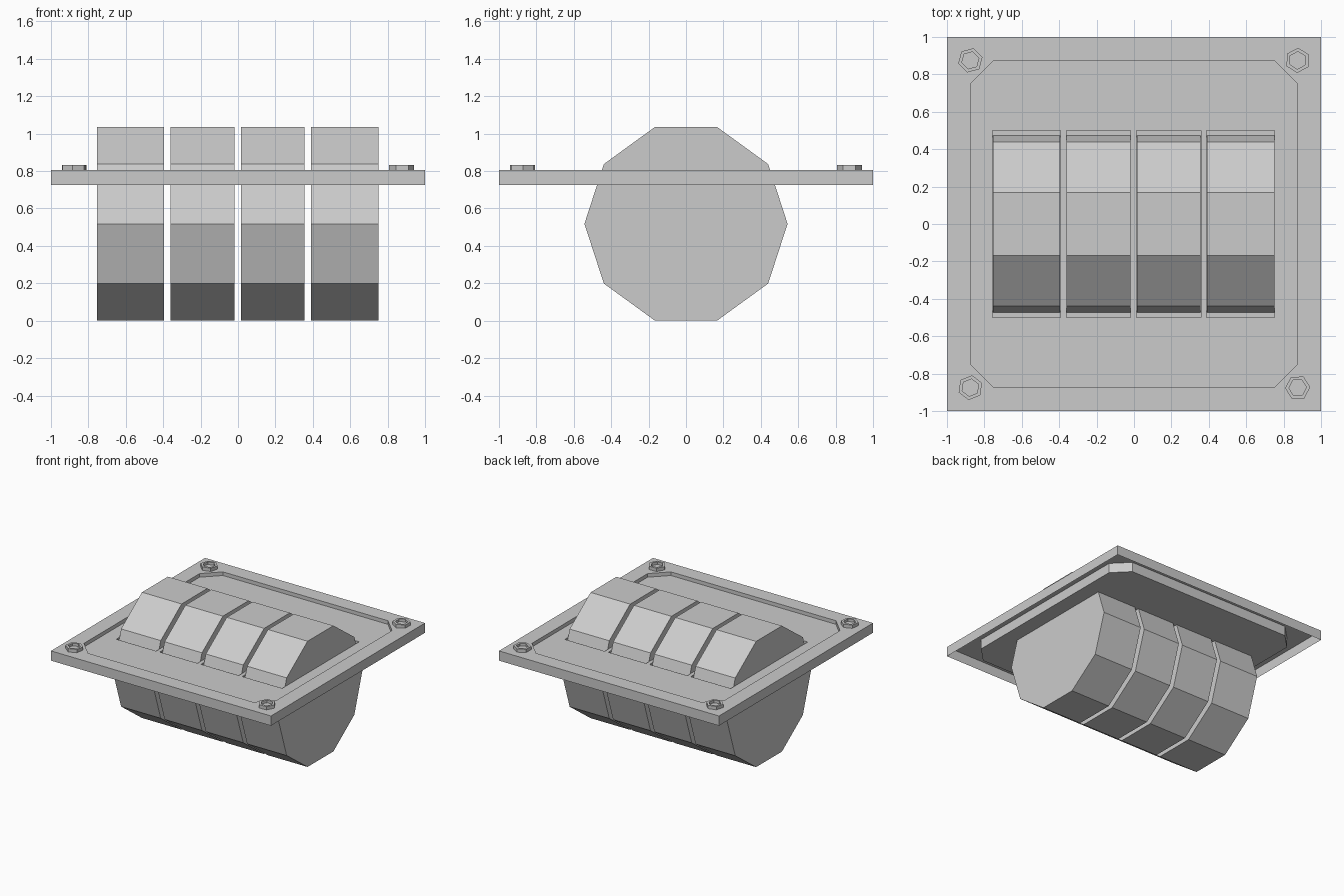
import bpy, bmesh, math
from mathutils import Vector

if "Cube" in bpy.data.objects:
    bpy.data.objects.remove(bpy.data.objects["Cube"])


def make_object(name, bm):
    bmesh.ops.remove_doubles(bm, verts=bm.verts, dist=1e-5)
    mesh = bpy.data.meshes.new(name)
    bm.to_mesh(mesh)
    bm.free()
    obj = bpy.data.objects.new(name, mesh)
    bpy.context.collection.objects.link(obj)
    return obj


def loft(name, rings, cap_start=False, cap_end=False):
    """Bridge rings that have equal point counts."""
    bm = bmesh.new()
    loops = [[bm.verts.new(p) for p in ring] for ring in rings]
    n = len(loops[0])
    for a, b in zip(loops, loops[1:]):
        for i in range(n):
            j = (i + 1) % n
            quad = [a[i], a[j], b[j], b[i]]
            bm.faces.new(quad)
    if cap_start:
        bm.faces.new(loops[0][::-1])
    if cap_end:
        bm.faces.new(loops[-1])
    return make_object(name, bm)


def octagon(half, cut, z):
    """Square ring with two points per corner (cut = chamfer size)."""
    h, c = half, half - cut
    return [Vector((x, y, z)) for x, y in
            ((h, -c), (h, c), (c, h), (-c, h), (-h, c), (-h, -c), (-c, -h), (c, -h))]


def hexagon(cx, cy, r, z, turn):
    return [Vector((cx + r * math.cos(turn + i * math.pi / 3),
                    cy + r * math.sin(turn + i * math.pi / 3), z)) for i in range(6)]


TOP, BOTTOM, PANEL, FLOOR = 0.805, 0.725, 0.775, 0.73

# Hollow frame: outer skirt, flat rim and inner step
bm = bmesh.new()
outer = [bm.verts.new((x, y, z)) for z in (BOTTOM, TOP)
         for x, y in ((1, -1), (1, 1), (-1, 1), (-1, -1))]
inner = [[bm.verts.new(p) for p in octagon(0.875, 0.125, z)] for z in (TOP, PANEL)]
rim, step = inner
for i in range(4):
    j = (i + 1) % 4
    bm.faces.new((outer[i], outer[j], outer[4 + j], outer[4 + i]))
    a, b = rim[(2 * i + 1) % 8], rim[(2 * i + 2) % 8]
    bm.faces.new((outer[4 + j], b, a))
    bm.faces.new((outer[4 + i], outer[4 + j], a, rim[2 * i]))
for i in range(8):
    j = (i + 1) % 8
    bm.faces.new((rim[i], rim[j], step[j], step[i]))
make_object("plate_frame", bm)

# Recessed panel with a pocket around each wheel
panel = loft("plate_panel", [octagon(0.875, 0.125, BOTTOM), octagon(0.875, 0.125, PANEL)],
             True, True)
wheel_spans = [(-0.755, -0.395), (-0.36, -0.02), (0.015, 0.355), (0.39, 0.75)]
for x0, x1 in wheel_spans:
    ring = ((x0 - .002, -.5), (x1 + .002, -.5), (x1 + .002, .5), (x0 - .002, .5))
    cutter = loft("pocket_cutter", [[(x, y, z) for x, y in ring] for z in (FLOOR, 0.9)],
                  True, True)
    cutter.hide_render = True
    mod = panel.modifiers.new("pocket", "BOOLEAN")
    mod.operation = "DIFFERENCE"
    mod.solver = "EXACT"
    mod.object = cutter
    bpy.context.view_layer.objects.active = panel
    bpy.ops.object.modifier_apply(modifier=mod.name)
    bpy.data.objects.remove(cutter)

# Ten-sided wheels
for k, (x0, x1) in enumerate(wheel_spans):
    rings = [[(x, 0.543 * math.cos(i * math.pi / 5), 0.518 + 0.543 * math.sin(i * math.pi / 5))
              for i in range(10)] for x in (x0, x1)]
    loft(f"wheel_{k + 1}", rings, True, True)

# Hex bolts with sockets, each turned a little differently
for k, (sx, sy, turn) in enumerate(((-1, 1, 15), (1, 1, 28), (-1, -1, 22), (1, -1, 2))):
    c = (sx * 0.875, sy * 0.875)
    t = math.radians(turn)
    loft(f"bolt_{k + 1}", [hexagon(*c, 0.067, TOP, t), hexagon(*c, 0.067, 0.832, t),
                           hexagon(*c, 0.047, 0.832, t), hexagon(*c, 0.047, 0.811, t)],
         True, True)
